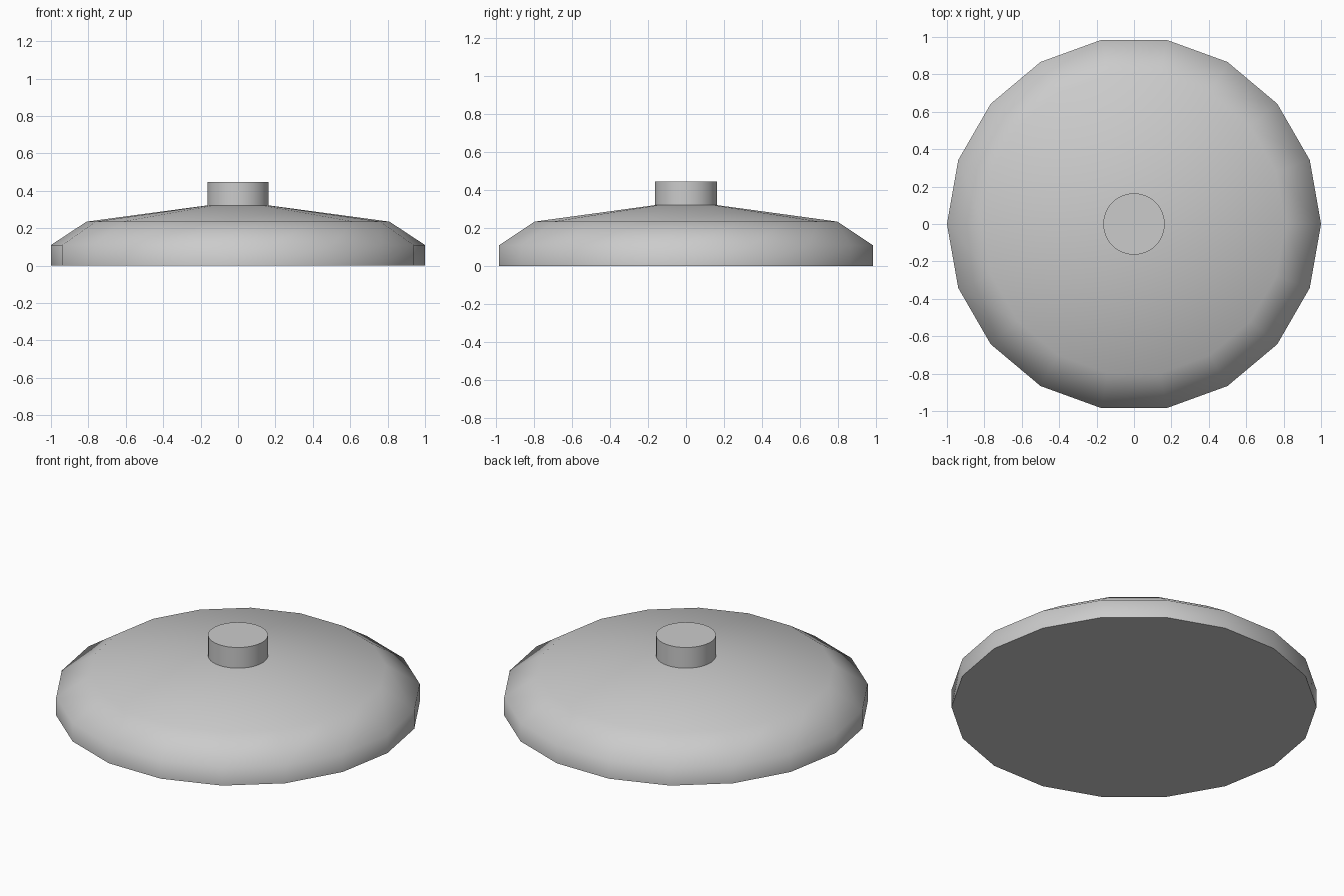
import bpy, bmesh
from math import cos, sin, tau, radians

if "Cube" in bpy.data.objects:
    bpy.data.objects.remove(bpy.data.objects["Cube"])


def lathe(name, profile, sides, smooth_angle):
    """Revolve (radius, z) points around z and cap both ends."""
    bm = bmesh.new()
    rings = [[bm.verts.new((r * cos(tau * i / sides), r * sin(tau * i / sides), z))
              for i in range(sides)] for r, z in profile]
    for low, high in zip(rings, rings[1:]):
        for i in range(sides):
            j = (i + 1) % sides
            bm.faces.new((low[i], low[j], high[j], high[i]))
    bm.faces.new(rings[0][::-1])
    bm.faces.new(rings[-1])
    mesh = bpy.data.meshes.new(name)
    bm.to_mesh(mesh)
    bm.free()
    obj = bpy.data.objects.new(name, mesh)
    bpy.context.collection.objects.link(obj)
    bpy.ops.object.select_all(action='DESELECT')
    obj.select_set(True)
    bpy.context.view_layer.objects.active = obj
    bpy.ops.object.shade_smooth_by_angle(angle=radians(smooth_angle))
    return obj


# Eighteen-sided domed body: upright rim, bevelled shoulder, shallow cone
lathe("domed_body", [(1.0, 0), (1.0, 0.11), (0.81, 0.235), (0.165, 0.322)], 18, 65)

# Round knob on top
lathe("top_knob", [(0.164, 0.315), (0.164, 0.447)], 48, 30)
